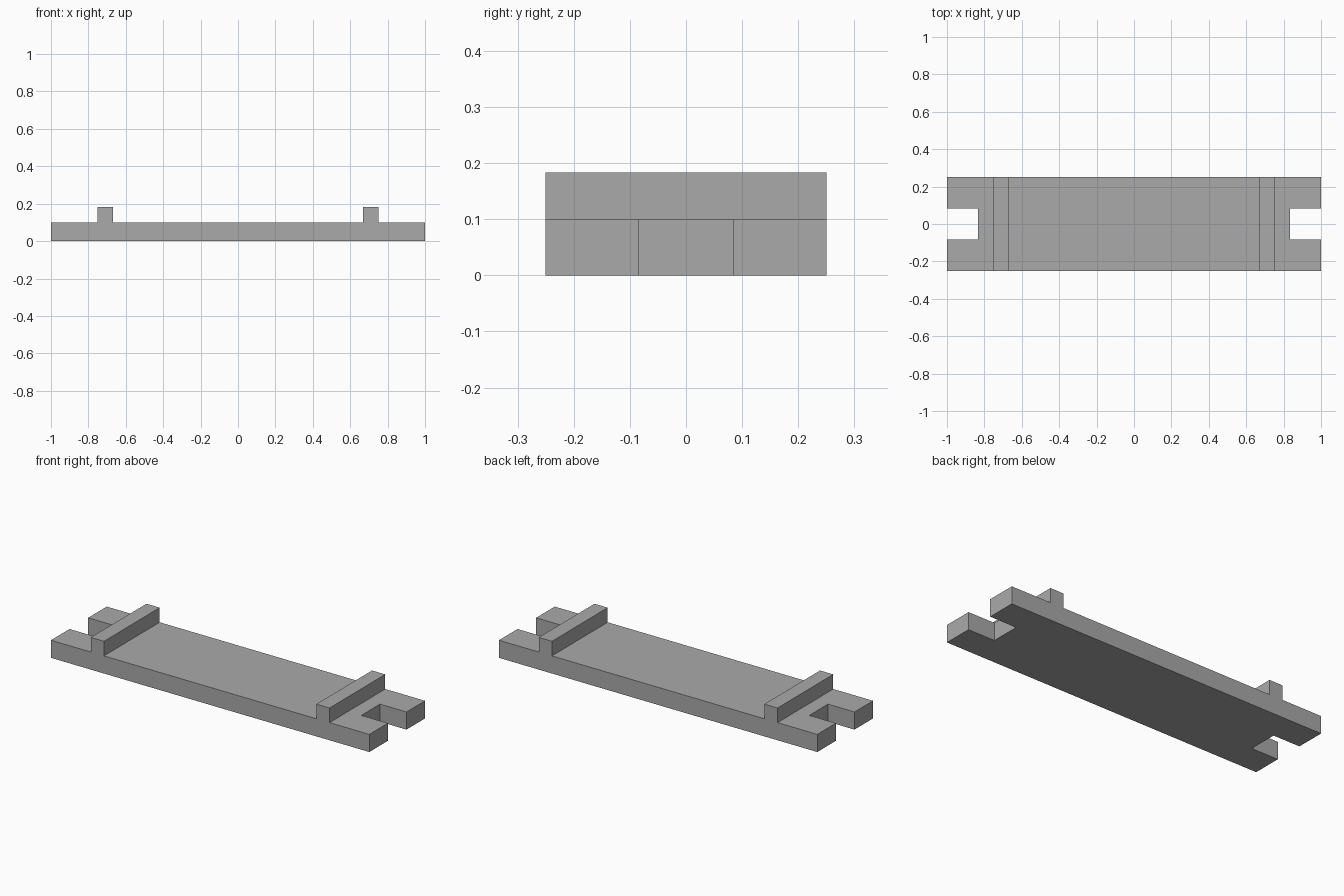
import bpy
import bmesh

cube = bpy.data.objects.get("Cube")
if cube:
    bpy.data.objects.remove(cube, do_unlink=True)

HALF_LENGTH, HALF_WIDTH, THICK = 1.0, 0.25, 0.1
RIB_IN, RIB_OUT, RIB_TOP = 0.667, 0.75, 0.183
SLOT_DEPTH, SLOT_WIDTH = 0.167, 0.167

grey = bpy.data.materials.new("plain grey")
grey.use_nodes = True
colour = (0.4, 0.4, 0.4, 1)
grey.diffuse_color = colour
grey.node_tree.nodes["Principled BSDF"].inputs["Base Color"].default_value = colour


def add_object(name, bm):
    bmesh.ops.recalc_face_normals(bm, faces=bm.faces)
    mesh = bpy.data.meshes.new(name)
    bm.to_mesh(mesh)
    bm.free()
    mesh.materials.append(grey)
    obj = bpy.data.objects.new(name, mesh)
    bpy.context.collection.objects.link(obj)
    return obj


# Base plate with two raised ribs: side profile swept across the width
right_half = [(HALF_LENGTH, 0), (HALF_LENGTH, THICK), (RIB_OUT, THICK),
              (RIB_OUT, RIB_TOP), (RIB_IN, RIB_TOP), (RIB_IN, THICK)]
profile = right_half + [(-x, z) for x, z in reversed(right_half)]
bm = bmesh.new()
face = bm.faces.new([bm.verts.new((x, -HALF_WIDTH, z)) for x, z in profile])
swept = bmesh.ops.extrude_face_region(bm, geom=[face])
verts = [v for v in swept["geom"] if isinstance(v, bmesh.types.BMVert)]
bmesh.ops.translate(bm, verts=verts, vec=(0, 2 * HALF_WIDTH, 0))
plate = add_object("ribbed_base_plate", bm)

# Open slot cut into each end
for side, label in ((-1, "right"), (1, "left")):
    bm = bmesh.new()
    bmesh.ops.create_cube(bm, size=1)
    bmesh.ops.scale(bm, verts=bm.verts, vec=(2 * SLOT_DEPTH, SLOT_WIDTH, 4 * THICK))
    bmesh.ops.translate(bm, verts=bm.verts, vec=(side * HALF_LENGTH, 0, 0))
    cutter = add_object(label + "_slot_cutter", bm)
    cutter.hide_render = True
    cut = plate.modifiers.new(label + " slot", 'BOOLEAN')
    cut.operation = 'DIFFERENCE'
    cut.solver = 'EXACT'
    cut.object = cutter
    bpy.context.view_layer.objects.active = plate
    bpy.ops.object.modifier_apply(modifier=cut.name)
    bpy.data.objects.remove(cutter, do_unlink=True)
